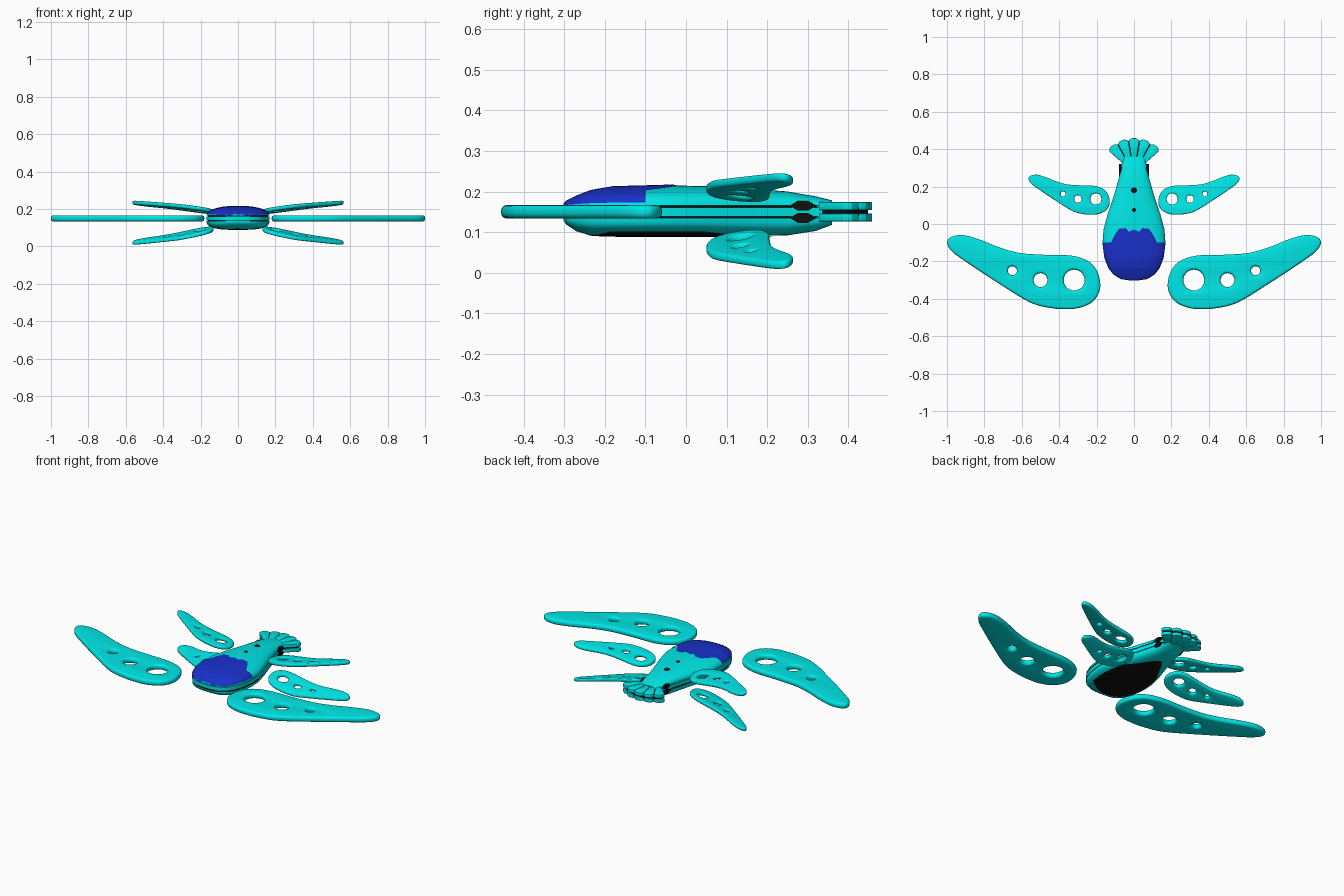
import bpy, bmesh
from math import sin, cos, pi, radians
from mathutils import Matrix, Vector

if "Cube" in bpy.data.objects:
    bpy.data.objects.remove(bpy.data.objects["Cube"])


def material(name, rgb):
    m = bpy.data.materials.new(name)
    m.diffuse_color = (*rgb, 1)
    m.use_nodes = True
    m.node_tree.nodes["Principled BSDF"].inputs["Base Color"].default_value = m.diffuse_color
    return m


TEAL = material("teal", (0.0, 0.8, 0.8))
BLUE = material("blue", (0.01, 0.03, 0.6))
BLACK = material("black", (0.005, 0.005, 0.005))


def finish(name, mesh, mat, angle=35, mirror=False):
    mesh.materials.clear()
    mesh.materials.append(mat)
    ob = bpy.data.objects.new(name, mesh)
    bpy.context.collection.objects.link(ob)
    bpy.ops.object.select_all(action='DESELECT')
    ob.select_set(True)
    bpy.context.view_layer.objects.active = ob
    bpy.ops.object.shade_smooth_by_angle(angle=radians(angle))
    if mirror:
        ob.modifiers.new("mirror", 'MIRROR')
    return ob


def prism(name, pts, lo, hi, mat, side=False, bevel=0, mirror=False):
    """Extrude an outline along z, or along x when side is set."""
    bm = bmesh.new()
    place = (lambda a, b, h: (h, a, b)) if side else (lambda a, b, h: (a, b, h))
    face = bm.faces.new([bm.verts.new(place(a, b, lo)) for a, b in pts])
    ext = bmesh.ops.extrude_face_region(bm, geom=[face])
    step = Vector(place(0, 0, hi - lo))
    bmesh.ops.translate(bm, vec=step, verts=[v for v in ext["geom"] if isinstance(v, bmesh.types.BMVert)])
    bmesh.ops.recalc_face_normals(bm, faces=bm.faces[:])
    if bevel:
        bmesh.ops.bevel(bm, geom=bm.edges[:], offset=bevel, segments=2, profile=0.5, affect='EDGES')
    me = bpy.data.meshes.new(name)
    bm.to_mesh(me)
    bm.free()
    return finish(name, me, mat, mirror=mirror)


# Hull stations: y, half width, top z, bottom z
HULL = [(-.302, .02, .171, .129), (-.295, .07, .177, .119), (-.27, .11, .189, .102),
        (-.235, .137, .202, .092), (-.18, .158, .211, .09), (-.1, .168, .213, .09),
        (-.03, .163, .215, .09), (.05, .142, .213, .09), (.15, .108, .208, .09),
        (.25, .08, .2, .092), (.32, .066, .188, .103), (.36, .06, .178, .118)]


def hull_at(y):
    for a, b in zip(HULL, HULL[1:]):
        if y <= b[0]:
            f = max(0, (y - a[0]) / (b[0] - a[0]))
            return [p + (q - p) * f for p, q in zip(a, b)][1:]
    return HULL[-1][1:]


def shell(name, rows, t0, t1, mat, up=True, grow=1.0, cols=24, cap=False):
    """Patch of the hull; rows are functions giving y for a sideways position -1..1."""
    sgn = 1 if up else -1
    base = .165 if up else .135
    power = 2 / (2.3 if up else 2.8)
    bm = bmesh.new()
    grid = []
    for row in rows:
        line = []
        for i in range(cols + 1):
            t = radians(t0 + (t1 - t0) * i / cols)
            u = abs(cos(t)) ** power * (1 if cos(t) >= 0 else -1)
            y = row(u)
            w, zt, zb = hull_at(y)
            h = zt - base if up else base - zb
            z = base + sgn * h * max(0, sin(t)) ** power * (1 + (grow - 1) * 4)
            line.append(bm.verts.new((u * w * grow, y, z)))
        grid.append(line)
    for a, b in zip(grid, grid[1:]):
        for i in range(cols):
            bm.faces.new((a[i], a[i + 1], b[i + 1], b[i]))
    if cap:
        bm.faces.new(grid[0])
        bm.faces.new(grid[-1])
    bmesh.ops.recalc_face_normals(bm, faces=bm.faces[:])
    bm.normal_update()
    if sum(f.normal.z * f.calc_area() for f in bm.faces) * sgn < 0:
        bmesh.ops.reverse_faces(bm, faces=bm.faces[:])
    me = bpy.data.meshes.new(name)
    bm.to_mesh(me)
    bm.free()
    return finish(name, me, mat)


# Upper and lower hull shells
stations = [lambda u, y=s[0]: y for s in HULL]
shell("upper_hull", stations, 0, 180, TEAL, cap=True)
shell("lower_hull", stations, 0, 180, TEAL, up=False, cap=True)

# Canopy with scalloped rear edge
EDGE = [(0, -.03), (.03, -.042), (.042, -.022), (.08, -.025), (.1, -.055), (.12, -.1), (.2, -.1)]


def canopy_edge(u):
    x = abs(u) * .165
    for a, b in zip(EDGE, EDGE[1:]):
        if x <= b[0]:
            return a[1] + (b[1] - a[1]) * (x - a[0]) / (b[0] - a[0])


shell("canopy", [lambda u, s=i / 30: -.3 + (canopy_edge(u) + .3) * s ** 2 for i in range(31)],
      7, 173, BLUE, grow=1.012, cols=64)

# Dark belly panel
shell("belly_panel", [lambda u, s=i / 24: (-.25 + .09 * u * u) * (1 - s) + (.22 - .25 * u * u) * s
                      for i in range(25)], 40, 140, BLACK, up=False, grow=1.008, cols=32)

# Middle band with dark grooves above and below
def outline(inset):
    right = [(s[1] - inset, s[0] + (inset if s[0] < -.2 else 0)) for s in HULL]
    return right + [(-x, y) for x, y in reversed(right)]


prism("groove_core", outline(.007), .128, .172, BLACK)
prism("middle_band", outline(0), .139, .161, TEAL)

# Side vents and dorsal ports
for z in (.165, .135):
    hexagon = [(.255, z), (.275, z + .012), (.3, z + .012), (.322, z), (.3, z - .012), (.275, z - .012)]
    prism("side_vent", hexagon, .05, .079, BLACK, side=True, mirror=True)
for y, r in ((.18, .016), (.075, .011)):
    top = hull_at(y)[1]
    prism("dorsal_port", [(r * cos(k * pi / 8), y + r * sin(k * pi / 8)) for k in range(16)],
          top - .01, top + .0015, BLACK)

# Tail fan: two layers of petals around a dark core
def polar(deg, r):
    return (r * sin(radians(deg)), .27 + r * cos(radians(deg)))


for z in (.154, .126):
    for k in range(-2, 3):
        a = k * 19.4
        pts = [polar(a - 9, .06), polar(a - 9.4, .178), polar(a - 4, .189),
               polar(a + 4, .189), polar(a + 9.4, .178), polar(a + 9, .06)]
        prism("tail_petal", pts, z, z + .02, TEAL, bevel=.003)
prism("tail_core", [polar(a, .178) for a in range(-44, 45, 11)] + [polar(44, .06), polar(-44, .06)],
      .14, .16, BLACK)

# Wings: one smooth outline with three round holes
WING = [(1, -.1), (.975, -.068), (.91, -.06), (.82, -.085), (.72, -.125), (.61, -.155), (.47, -.165),
        (.33, -.17), (.235, -.205), (.19, -.27), (.182, -.35), (.22, -.415), (.29, -.448), (.36, -.455),
        (.44, -.45), (.555, -.42), (.72, -.32), (.88, -.215), (.97, -.15)]
HOLES = [(.32, -.30, .056), (.5, -.30, .037), (.65, -.25, .024)]


def smooth_loop(pts, n=4):
    out = []
    for i in range(len(pts)):
        a, b, c, d = [Vector(pts[(i + k) % len(pts)]) for k in (-1, 0, 1, 2)]
        for j in range(n):
            t = j / n
            out.append(.5 * (2 * b + (c - a) * t + (2 * a - 5 * b + 4 * c - d) * t * t
                             + (3 * b - a - 3 * c + d) * t ** 3))
    return out


def wing_mesh():
    cu = bpy.data.curves.new("wing_outline", 'CURVE')
    cu.dimensions = '2D'
    cu.fill_mode = 'BOTH'
    cu.extrude, cu.bevel_depth, cu.bevel_resolution, cu.offset = .003, .0135, 3, -.0135
    loops = [smooth_loop(WING)]
    loops += [[(x + r * cos(k * pi / 12), y + r * sin(k * pi / 12)) for k in range(24)] for x, y, r in HOLES]
    for loop in loops:
        sp = cu.splines.new('POLY')
        sp.points.add(len(loop) - 1)
        for p, q in zip(sp.points, loop):
            p.co = (q[0], q[1], 0, 1)
        sp.use_cyclic_u = True
    ob = bpy.data.objects.new("wing_outline", cu)
    bpy.context.collection.objects.link(ob)
    bpy.context.view_layer.update()
    me = bpy.data.meshes.new_from_object(ob.evaluated_get(bpy.context.evaluated_depsgraph_get()))
    bpy.data.objects.remove(ob)
    bm = bmesh.new()
    bm.from_mesh(me)
    bmesh.ops.remove_doubles(bm, verts=bm.verts[:], dist=.0001)
    bmesh.ops.recalc_face_normals(bm, faces=bm.faces[:])
    bm.to_mesh(me)
    bm.free()
    return me


base_wing = wing_mesh()


def add_wing(name, matrix):
    me = base_wing.copy()
    me.transform(matrix)
    finish(name, me, TEAL, angle=40, mirror=True)


# Flat front pair, then tilted upper and lower rear pairs
add_wing("front_wing", Matrix.Translation((0, 0, .15)))
shrink = (Matrix.Translation((.13, .05, 0)) @ Matrix.Diagonal((.53, .54, .62, 1))
          @ Matrix.Translation((-.18, .455, 0)))
for name, z, a, b in (("upper_rear_wing", .186, .14, -.1), ("lower_rear_wing", .092, -.215, .17)):
    tilt = Matrix(((1, 0, 0, 0), (0, 1, 0, 0), (a, b, 1, z - a * .13 - b * .12), (0, 0, 0, 1)))
    add_wing(name, tilt @ shrink)
